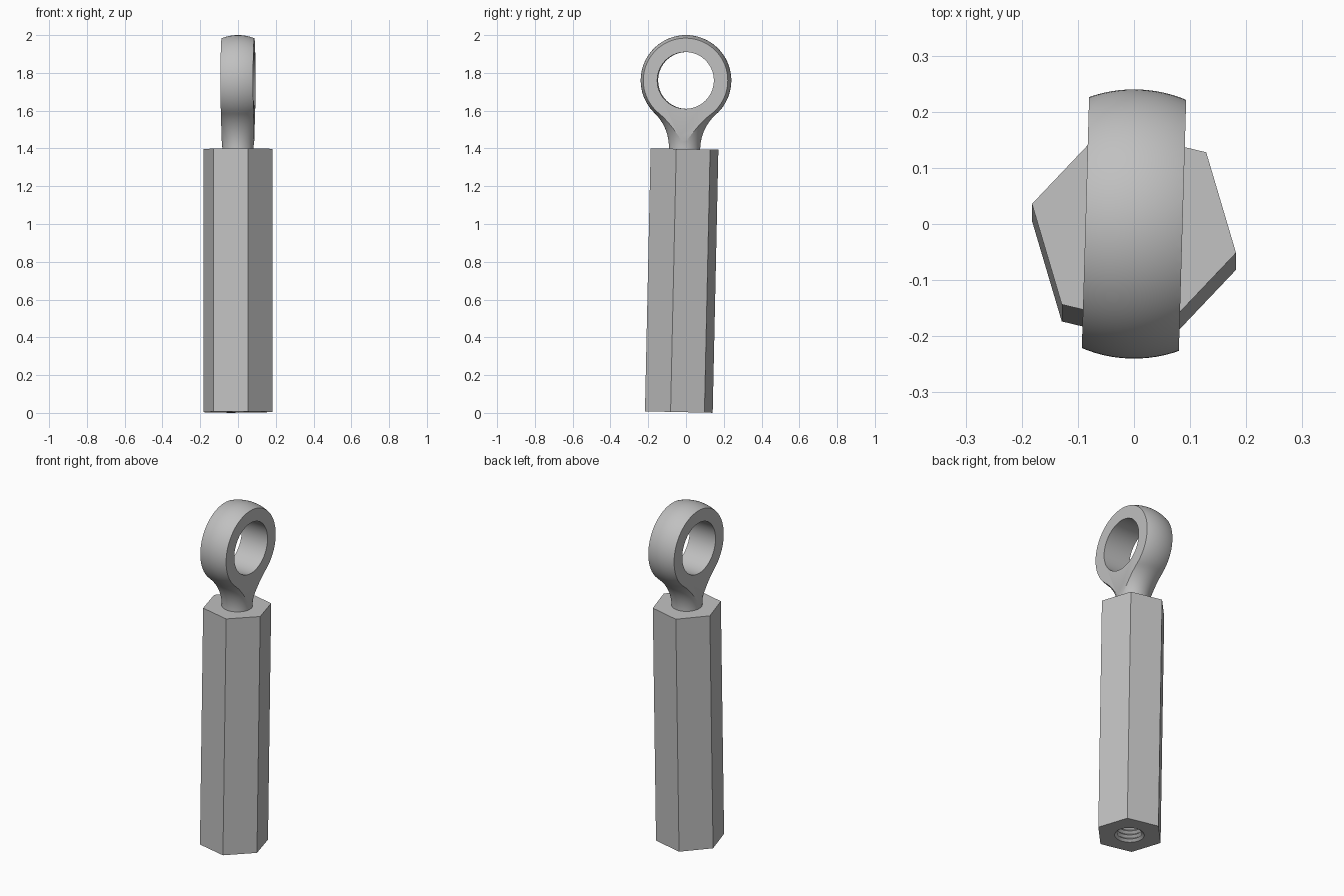
import bpy, bmesh, math
from mathutils import Matrix

cube = bpy.data.objects.get("Cube")
if cube:
    bpy.data.objects.remove(cube, do_unlink=True)

# Sizes, measured from the centre of the eye
EYE_Z, EYE_R, HOLE_R, HALF_W = 1.76, 0.24, 0.15, 0.0865
NECK_R, FILLET = 0.083, 0.25
HEX_R, HEX_TOP, HEX_BOTTOM = 0.187, -0.363, -1.756
TILT, YAW = math.radians(-1.24), math.radians(-1.66)

steel = bpy.data.materials.new("steel_grey")
steel.use_nodes = True
GREY = (0.53, 0.53, 0.53, 1)
steel.diffuse_color = GREY
steel.node_tree.nodes["Principled BSDF"].inputs["Base Color"].default_value = GREY


def finish(name, bm):
    bmesh.ops.recalc_face_normals(bm, faces=bm.faces)
    mesh = bpy.data.meshes.new(name)
    bm.to_mesh(mesh)
    bm.free()
    mesh.materials.append(steel)
    obj = bpy.data.objects.new(name, mesh)
    bpy.context.collection.objects.link(obj)
    return obj


def lathe(name, profile, steps=96):
    """Revolve (radius, z) points around z."""
    bm = bmesh.new()
    verts = [bm.verts.new((r, 0, z)) for r, z in profile]
    edges = [bm.edges.new(pair) for pair in zip(verts, verts[1:])]
    bmesh.ops.spin(bm, geom=verts + edges, cent=(0, 0, 0), axis=(0, 0, 1),
                   angle=math.tau, steps=steps)
    bmesh.ops.remove_doubles(bm, verts=bm.verts, dist=1e-5)
    return finish(name, bm)


def prism(name, sides, radius, depth, matrix):
    bm = bmesh.new()
    bmesh.ops.create_cone(bm, cap_ends=True, segments=sides, radius1=radius,
                          radius2=radius, depth=depth, matrix=matrix)
    return finish(name, bm)


def cut(obj, cutter, operation):
    cutter.hide_render = True
    mod = obj.modifiers.new("cut", "BOOLEAN")
    mod.operation, mod.object, mod.solver = operation, cutter, "EXACT"
    bpy.context.view_layer.objects.active = obj
    bpy.ops.object.modifier_apply(modifier=mod.name)
    bpy.data.objects.remove(cutter, do_unlink=True)


def place(obj, yaw):
    obj.location.z = EYE_Z
    obj.rotation_euler = (TILT, 0, yaw)
    bpy.ops.object.select_all(action="DESELECT")
    obj.select_set(True)
    bpy.context.view_layer.objects.active = obj
    bpy.ops.object.shade_smooth_by_angle(angle=math.radians(25))


# Eye and neck: ball blended into a round shank by a tangent fillet
fx = NECK_R + FILLET
fz = -math.sqrt((EYE_R + FILLET) ** 2 - fx ** 2)
meet = math.atan2(-fz, fx)
profile = [(0, HEX_TOP - 0.02), (NECK_R, HEX_TOP - 0.02)]
for i in range(17):
    a = meet * i / 16
    a = math.pi - a
    profile.append((fx + FILLET * math.cos(a), fz + FILLET * math.sin(a)))
for i in range(1, 41):
    a = -meet + (meet + math.pi / 2) * i / 40
    profile.append((EYE_R * math.cos(a), EYE_R * math.sin(a)))
eye = lathe("eye_and_neck", profile)

# Flat cheeks, then the cross hole
bm = bmesh.new()
bmesh.ops.create_cube(bm, size=2, matrix=Matrix.Diagonal((HALF_W, 1, 1, 1)))
cut(eye, finish("cheek_cutter", bm), "INTERSECT")
cut(eye, prism("eye_hole_cutter", 96, HOLE_R, 1,
               Matrix.Rotation(math.pi / 2, 4, "Y")), "DIFFERENCE")
place(eye, YAW)

# Hexagonal body
body = prism("hex_body", 6, HEX_R, HEX_TOP - HEX_BOTTOM,
             Matrix.Translation((0, 0, (HEX_TOP + HEX_BOTTOM) / 2))
             @ Matrix.Rotation(math.radians(16.5 + 30 * 2), 4, "Z"))

# Threaded hole in the underside
PITCH, TURNS = 0.025, 26
thread = [(0, HEX_BOTTOM - 0.02), (0.08, HEX_BOTTOM - 0.02)]
for i in range(TURNS):
    z = HEX_BOTTOM + i * PITCH
    thread += [(0.08, z), (0.066, z + PITCH / 2)]
thread.append((0, HEX_BOTTOM + TURNS * PITCH + 0.03))
cut(body, lathe("thread_cutter", thread, 48), "DIFFERENCE")
place(body, 0)
